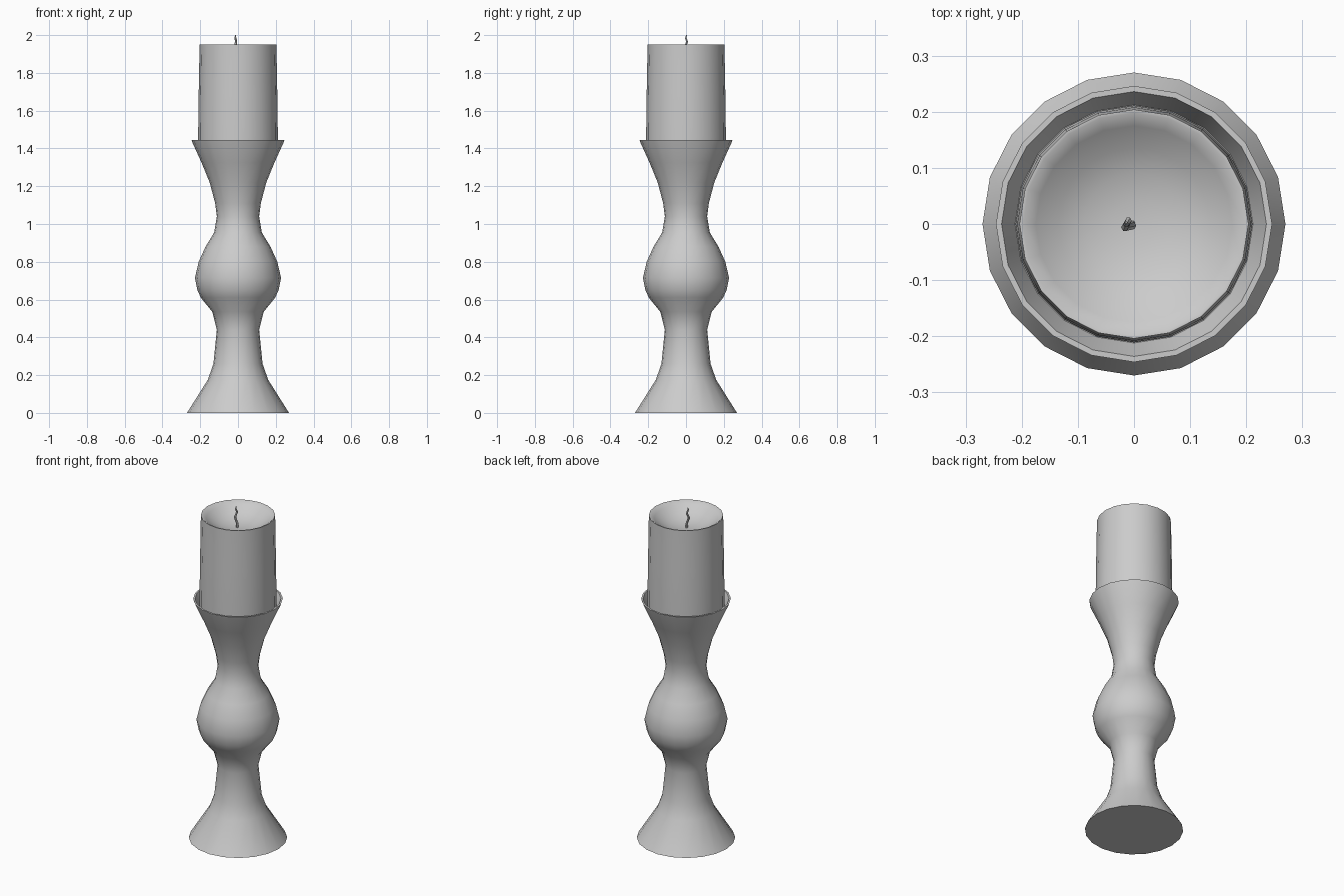
import bpy, bmesh, math
from mathutils import Vector

if "Cube" in bpy.data.objects:
    bpy.data.objects.remove(bpy.data.objects["Cube"])

SIDES = 20


def finish(name, bm, angle=40):
    bmesh.ops.remove_doubles(bm, verts=bm.verts, dist=1e-5)
    bmesh.ops.recalc_face_normals(bm, faces=bm.faces)
    me = bpy.data.meshes.new(name)
    bm.to_mesh(me)
    bm.free()
    ob = bpy.data.objects.new(name, me)
    bpy.context.collection.objects.link(ob)
    bpy.ops.object.select_all(action='DESELECT')
    ob.select_set(True)
    bpy.context.view_layer.objects.active = ob
    bpy.ops.object.shade_smooth_by_angle(angle=math.radians(angle))
    return ob


def skin(bm, rings):
    for a, b in zip(rings, rings[1:]):
        n = len(a)
        for i in range(n):
            bm.faces.new((a[i], a[(i + 1) % n], b[(i + 1) % n], b[i]))
    bm.faces.new(rings[0][::-1])
    bm.faces.new(rings[-1])


def turned(name, profile):
    """Lathe a (radius, height) profile, capped at both ends."""
    bm = bmesh.new()
    rings = []
    for r, z in profile:
        rings.append([bm.verts.new((r * math.cos(2 * math.pi * i / SIDES),
                                    r * math.sin(2 * math.pi * i / SIDES), z))
                      for i in range(SIDES)])
    skin(bm, rings)
    return finish(name, bm)


# Turned holder: flared foot, bulb, and cup with a thin rim
turned("holder", [
    (0.27, 0), (0.16, 0.175), (0.13, 0.26), (0.112, 0.44), (0.136, 0.535),
    (0.197, 0.61), (0.215, 0.65), (0.228, 0.715), (0.208, 0.80), (0.172, 0.88),
    (0.126, 0.955), (0.112, 1.04), (0.121, 1.11), (0.15, 1.22), (0.193, 1.325),
    (0.243, 1.435), (0.246, 1.445), (0.236, 1.445), (0.212, 1.385)])

# Pillar candle with a melted hollow in the top
turned("candle", [
    (0.211, 1.386), (0.211, 1.47), (0.208, 1.70), (0.205, 1.86), (0.204, 1.95),
    (0.198, 1.95), (0.175, 1.932), (0.135, 1.905), (0.09, 1.885),
    (0.04, 1.877), (0.01, 1.875)])

# Kinked wick, tapering to the tip
bm = bmesh.new()
rings = []
for x, y, z, r in [(-0.004, 0, 1.865, 0.007), (-0.003, -0.003, 1.90, 0.007),
                   (-0.016, -0.006, 1.935, 0.007), (-0.010, 0.006, 1.965, 0.006),
                   (-0.014, -0.001, 1.985, 0.005), (-0.014, 0.003, 2.0, 0.002)]:
    rings.append([bm.verts.new(Vector((x + r * math.cos(i * math.pi / 3),
                                       y + r * math.sin(i * math.pi / 3), z)))
                  for i in range(6)])
skin(bm, rings)
finish("wick", bm)
